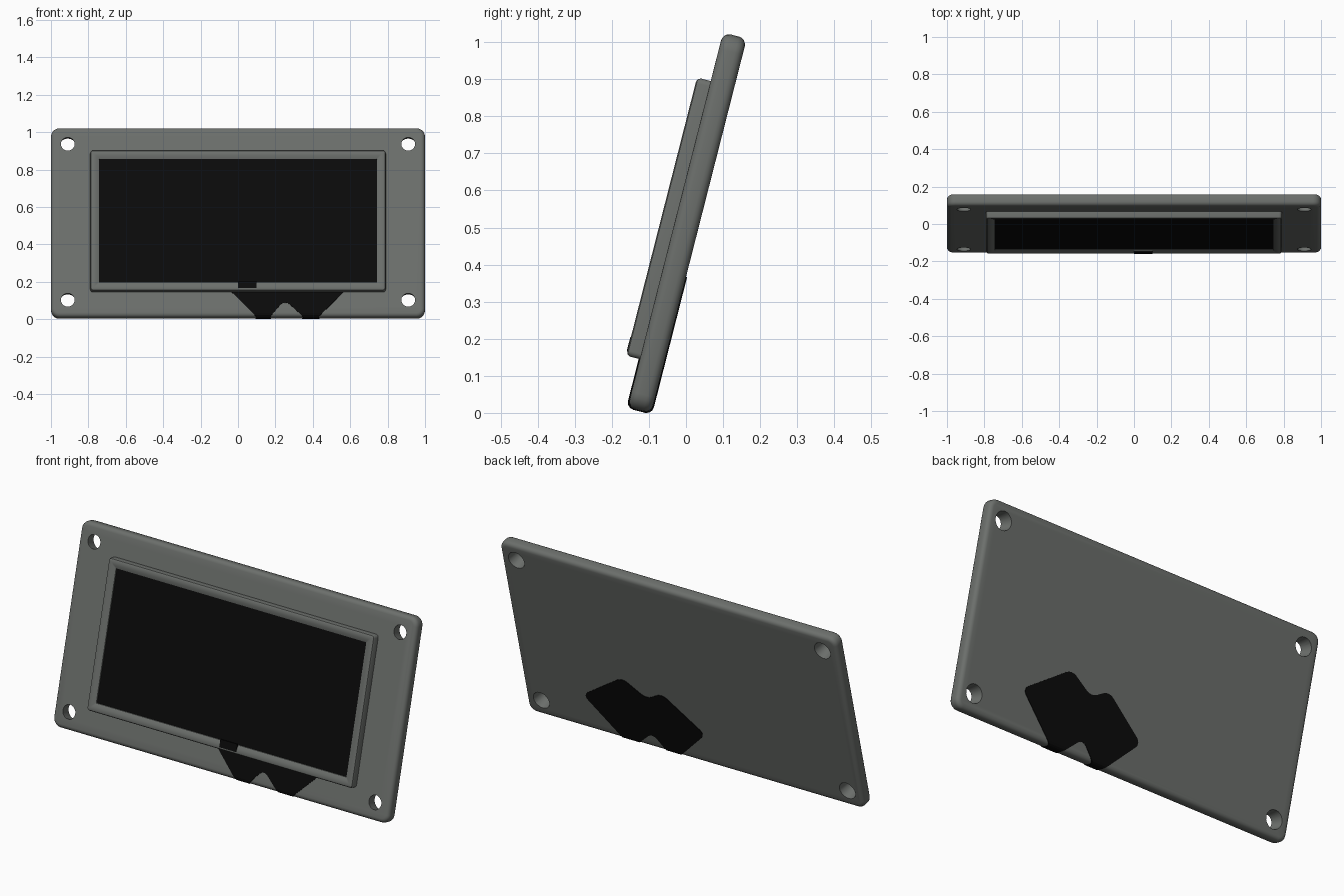
import bpy, bmesh
from math import radians, sin, cos, pi
from mathutils import Matrix

cube = bpy.data.objects.get("Cube")
if cube:
    bpy.data.objects.remove(cube, do_unlink=True)

# Parts are drawn flat (x across, y up the panel, z out of its front), then tilted
TILT = Matrix.Translation((0, 0.003, 0.512)) @ Matrix.Rotation(radians(75.7), 4, 'X')


def material(name, rgb):
    m = bpy.data.materials.new(name)
    m.use_nodes = True
    m.diffuse_color = (*rgb, 1)
    bsdf = next(n for n in m.node_tree.nodes if n.type == 'BSDF_PRINCIPLED')
    bsdf.inputs["Base Color"].default_value = (*rgb, 1)
    return m


GREY = material("dark grey plastic", (0.15, 0.16, 0.15))
BLACK = material("black", (0.003, 0.003, 0.003))


def finish(name, bm, mat):
    bmesh.ops.recalc_face_normals(bm, faces=bm.faces)
    me = bpy.data.meshes.new(name)
    bm.to_mesh(me)
    bm.free()
    me.transform(TILT)
    me.materials.append(mat)
    ob = bpy.data.objects.new(name, me)
    bpy.context.collection.objects.link(ob)
    return ob


def activate(ob):
    bpy.ops.object.select_all(action='DESELECT')
    ob.select_set(True)
    bpy.context.view_layer.objects.active = ob


def smooth(ob):
    activate(ob)
    bpy.ops.object.shade_smooth_by_angle(angle=radians(35))


def rounded_rect(hx, hy, r, steps=5):
    pts = []
    for q, (sx, sy) in enumerate([(1, 1), (-1, 1), (-1, -1), (1, -1)]):
        for i in range(steps + 1):
            a = (q + i / steps) * pi / 2
            pts.append((sx * (hx - r) + r * cos(a), sy * (hy - r) + r * sin(a)))
    return pts


def loft(name, hx, hy, radius, profile, mat, cap=False):
    """Sweep a profile of (inset, depth) pairs around a rounded rectangle."""
    bm = bmesh.new()
    loops = [[bm.verts.new((x, y, z)) for x, y in
              rounded_rect(hx - d, hy - d, max(radius - d, 0.004))] for d, z in profile]
    for a, b in zip(loops, loops[1:]):
        for i in range(len(a)):
            j = (i + 1) % len(a)
            bm.faces.new((a[i], a[j], b[j], b[i]))
    if cap:
        bm.faces.new(loops[0])
        bm.faces.new(loops[-1])
    return finish(name, bm, mat)


def box(name, x0, x1, y0, y1, z0, z1, mat):
    bm = bmesh.new()
    bmesh.ops.create_cube(bm, size=1)
    for v in bm.verts:
        v.co = (x1 if v.co.x > 0 else x0, y1 if v.co.y > 0 else y0, z1 if v.co.z > 0 else z0)
    return finish(name, bm, mat)


# Mounting plate with rounded rim
T, R = 0.033, 0.022
arc = [(R - R * sin(a), T - R + R * cos(a)) for a in (i * pi / 8 for i in range(5))]
plate = loft("mounting_plate", 1.0, 0.522, 0.045,
             arc + [(d, -z) for d, z in reversed(arc)], GREY, cap=True)

# Screw holes, flared towards the back
bm = bmesh.new()
for x in (-0.91, 0.91):
    for y in (-0.43, 0.43):
        bmesh.ops.create_cone(bm, cap_ends=True, segments=20, radius1=0.05, radius2=0.034,
                              depth=0.1, matrix=Matrix.Translation((x, y, 0)))
cutter = finish("hole_cutter", bm, GREY)
cutter.hide_render = True
mod = plate.modifiers.new("holes", 'BOOLEAN')
mod.operation, mod.solver, mod.object = 'DIFFERENCE', 'EXACT', cutter
activate(plate)
bpy.ops.object.modifier_apply(modifier=mod.name)
bpy.data.objects.remove(cutter, do_unlink=True)
smooth(plate)

# Raised bezel and screen
bezel = loft("screen_bezel", 0.79, 0.387, 0.015,
             [(0, 0.02), (0, 0.06), (0.004, 0.068), (0.012, 0.071), (0.03, 0.069),
              (0.046, 0.062), (0.05, 0.02)], GREY)
smooth(bezel)
box("screen", -0.745, 0.745, -0.342, 0.342, 0.03, 0.056, BLACK)

# Black patch running through the lower edge, seen on front, back and underside
outline = [(0.64, -0.31), (0.38, -0.13), (0.247, -0.217), (0.148, -0.158), (-0.08, -0.34),
           (0.1, -0.524), (0.17, -0.524), (0.25, -0.43), (0.35, -0.524), (0.43, -0.524)]
bm = bmesh.new()
H = T + 0.003
base = bm.faces.new([bm.verts.new((x, y, -H)) for x, y in outline])
new = bmesh.ops.extrude_face_region(bm, geom=[base])["geom"]
bmesh.ops.translate(bm, vec=(0, 0, 2 * H), verts=[g for g in new if isinstance(g, bmesh.types.BMVert)])


def low(e):
    return all(v.co.y < -0.52 for v in e.verts)


uprights = [e for e in bm.edges if abs(e.verts[0].co.z - e.verts[1].co.z) > H and not low(e)]
bmesh.ops.bevel(bm, geom=uprights, offset=0.035, segments=4, profile=0.5, affect='EDGES')
rims = [e for e in bm.edges if low(e) and abs(e.verts[0].co.z - e.verts[1].co.z) < H]
bmesh.ops.bevel(bm, geom=rims, offset=0.02, segments=3, profile=0.5, affect='EDGES')
finish("edge_patch", bm, BLACK)
box("bezel_patch", 0.0, 0.1, -0.375, -0.335, 0.0635, 0.0725, BLACK)
